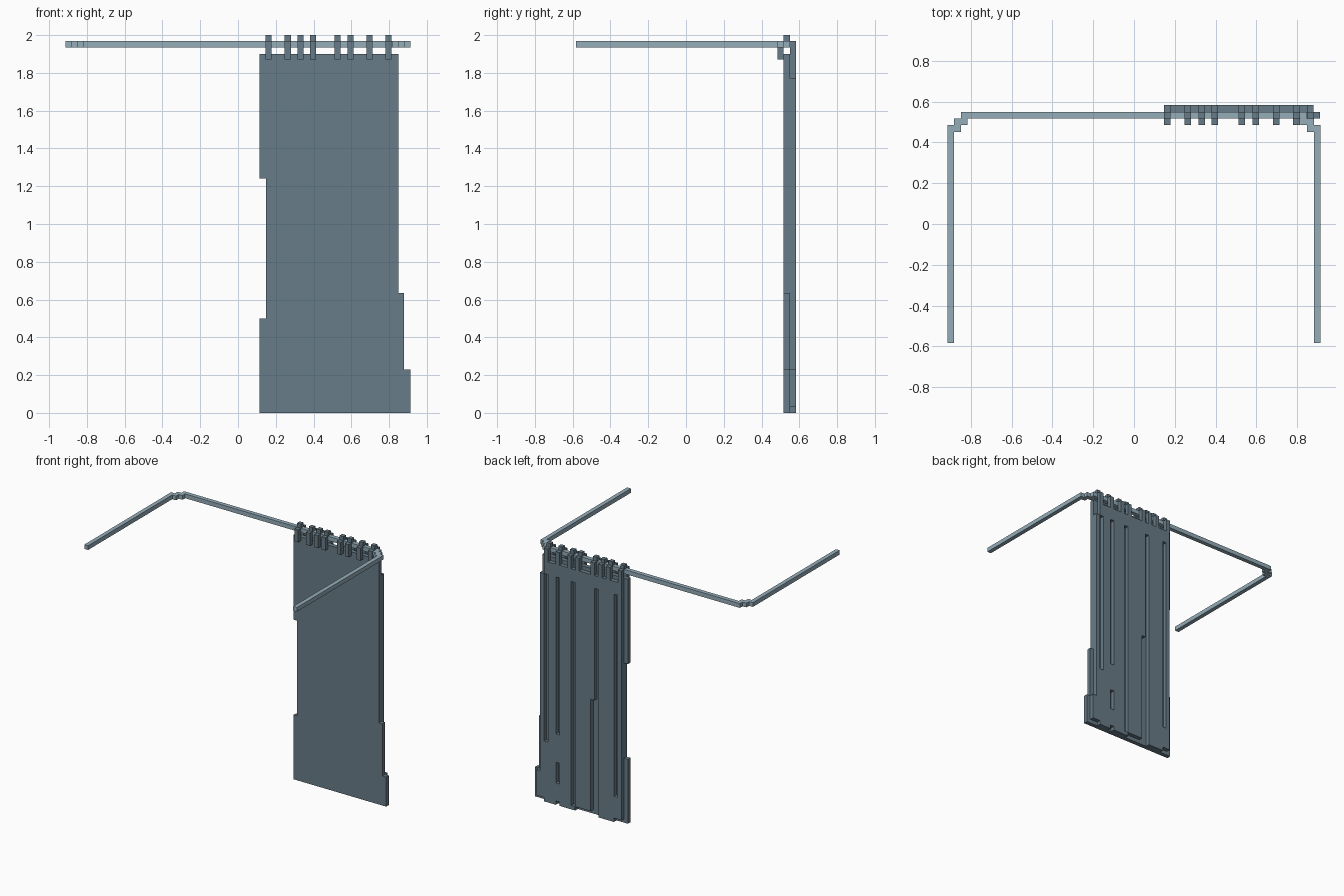
import bpy, bmesh

if "Cube" in bpy.data.objects:
    bpy.data.objects.remove(bpy.data.objects["Cube"])

V = 0.0326                      # block size
Y0, Y1, Y2, Y3 = 0.484, 0.517, 0.55, 0.582   # ring front, sheet, folds


def material(name, rgb):
    m = bpy.data.materials.new(name)
    m.diffuse_color = (*rgb, 1)
    m.use_nodes = True
    m.node_tree.nodes["Principled BSDF"].inputs["Base Color"].default_value = m.diffuse_color
    return m


RAIL = material("pale_steel", (0.30, 0.42, 0.49))
CLOTH = material("slate_cloth", (0.138, 0.202, 0.246))


def finish(name, bm, mat):
    bmesh.ops.recalc_face_normals(bm, faces=bm.faces)
    me = bpy.data.meshes.new(name)
    bm.to_mesh(me)
    bm.free()
    me.materials.append(mat)
    ob = bpy.data.objects.new(name, me)
    bpy.context.collection.objects.link(ob)
    return ob


def boxes(name, items, mat):
    """One object from (x0, x1, y0, y1, z0, z1) boxes."""
    bm = bmesh.new()
    for x0, x1, y0, y1, z0, z1 in items:
        for v in bmesh.ops.create_cube(bm, size=1)["verts"]:
            v.co.x = x0 if v.co.x < 0 else x1
            v.co.y = y0 if v.co.y < 0 else y1
            v.co.z = z0 if v.co.z < 0 else z1
    return finish(name, bm, mat)


def prism(name, pts, to3d, depth, mat):
    """Extrude a flat outline."""
    bm = bmesh.new()
    f = bm.faces.new([bm.verts.new(to3d(*p)) for p in pts])
    geo = bmesh.ops.extrude_face_region(bm, geom=[f])["geom"]
    bmesh.ops.translate(bm, vec=depth,
                        verts=[g for g in geo if isinstance(g, bmesh.types.BMVert)])
    return finish(name, bm, mat)


# Rail: one stepped U shaped outline, mirrored across x
X = 0.914
outer = [(X, -0.582), (X, Y0), (X - V, Y0), (X - V, Y1), (X - 2 * V, Y1), (X - 2 * V, Y2)]
inner = [(X - 3 * V, Y1), (X - 3 * V, Y0), (X - 2 * V, Y0), (X - 2 * V, Y0 - V),
         (X - V, Y0 - V), (X - V, -0.582)]
flip = lambda pts: [(-x, y) for x, y in reversed(pts)]
prism("curtain_rail", outer + flip(outer) + flip(inner) + inner,
      lambda x, y: (x, y, 1.935), (0, 0, 0.033), RAIL)

# Curtain sheet with stepped side edges
prism("curtain_sheet",
      [(0.115, 0), (0.912, 0), (0.912, 0.23), (0.88, 0.23), (0.88, 0.635), (0.849, 0.635),
       (0.849, 1.90), (0.115, 1.90), (0.115, 1.24), (0.147, 1.24), (0.147, 0.5), (0.115, 0.5)],
      lambda x, z: (x, Y1, z), (0, Y2 - Y1, 0), CLOTH)

# Raised folds on the back: columns (x0, x1, z ranges) with narrow slots between
TOP = 1.87
columns = [
    (0.147, 0.180, [(0.03, TOP)]), (0.180, 0.213, [(0.03, 0.20), (1.77, TOP)]),
    (0.213, 0.347, [(0.0, TOP)]), (0.347, 0.380, [(1.77, TOP)]),
    (0.380, 0.412, [(0.90, TOP)]), (0.412, 0.545, [(0.03, TOP)]),
    (0.545, 0.580, [(0.0, 0.03), (1.77, TOP)]), (0.580, 0.680, [(0.0, TOP)]),
    (0.680, 0.712, [(0.03, 0.17), (0.33, 0.55), (1.77, TOP)]),
    (0.712, 0.780, [(0.0, TOP)]), (0.780, 0.813, [(0.0, 0.47), (1.77, TOP)]),
    (0.813, 0.849, [(0.03, 1.77)]), (0.849, 0.880, [(0.03, 0.23)]),
]
boxes("curtain_folds", [(a, b, Y2, Y3, z0, z1) for a, b, zs in columns for z0, z1 in zs], CLOTH)

# Hanging loops over the rail
loops = []
for x in (0.146, 0.247, 0.315, 0.380, 0.511, 0.580, 0.680, 0.780):
    loops += [(x, x + V, Y0, Y1, 1.87, 1.968),
              (x, x + V, Y1, Y2, 1.968, 2.0),
              (x, x + V, Y2, Y3, 1.87, 1.968)]
boxes("hanging_loops", loops, CLOTH)
